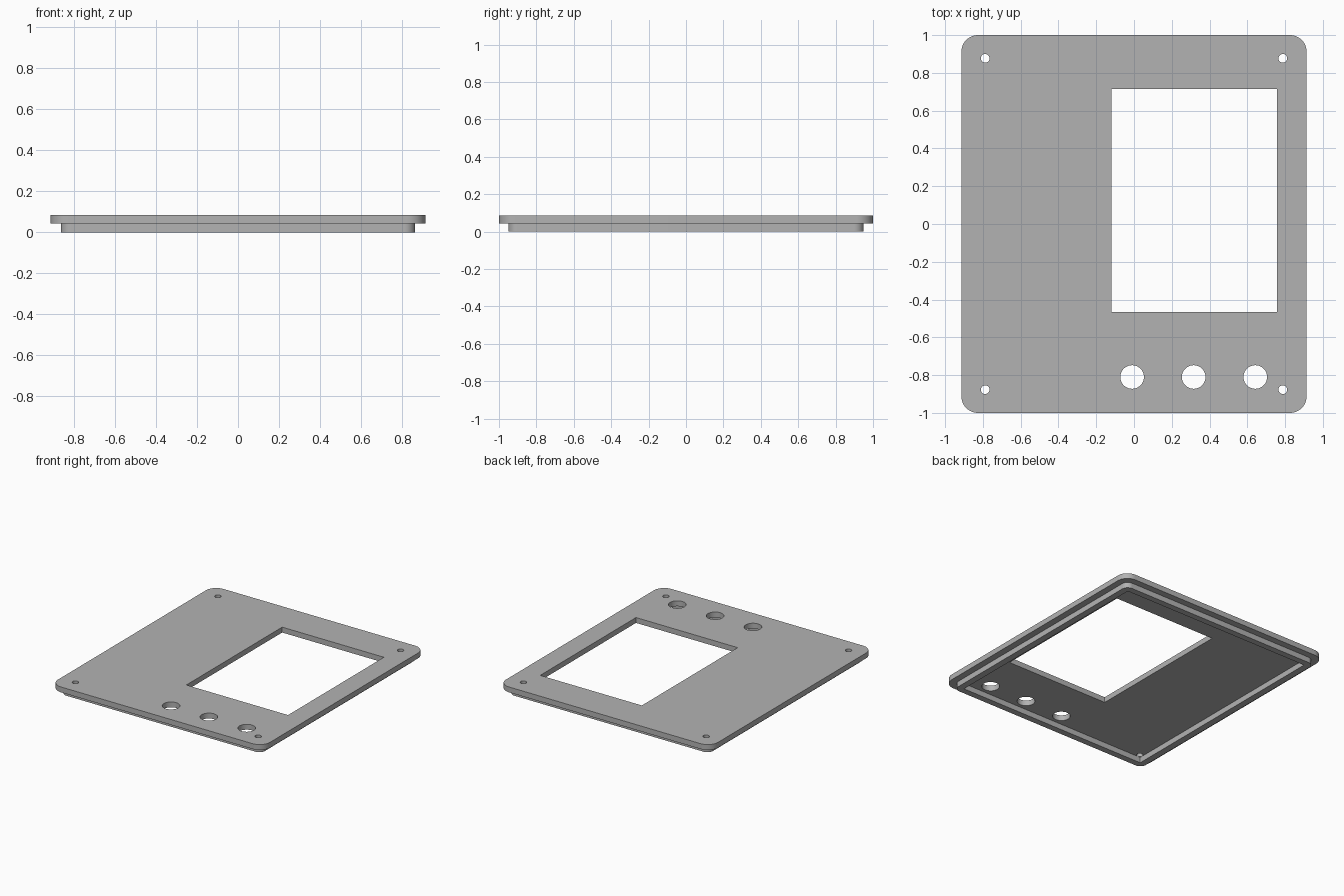
import bpy
from math import sin, cos, pi

if "Cube" in bpy.data.objects:
    bpy.data.objects.remove(bpy.data.objects["Cube"], do_unlink=True)

grey = bpy.data.materials.new("panel grey")
grey.use_nodes = True
colour = (0.45, 0.45, 0.45, 1)
grey.diffuse_color = colour
grey.node_tree.nodes["Principled BSDF"].inputs["Base Color"].default_value = colour


def circle(x, y, r, steps=48):
    return [(x + r * cos(2 * pi * i / steps), y + r * sin(2 * pi * i / steps))
            for i in range(steps)]


def rectangle(x0, x1, y0, y1):
    return [(x0, y0), (x1, y0), (x1, y1), (x0, y1)]


def rounded(hx, hy, r, steps=12):
    """Centred rectangle with rounded corners."""
    points = []
    for q, (sx, sy) in enumerate([(1, 1), (-1, 1), (-1, -1), (1, -1)]):
        for i in range(steps + 1):
            a = (q + i / steps) * pi / 2
            points.append((sx * (hx - r) + r * cos(a), sy * (hy - r) + r * sin(a)))
    return points


def slab(name, loops, z0, z1):
    """Extrude an outline (first loop) with holes (other loops)."""
    curve = bpy.data.curves.new(name, "CURVE")
    curve.dimensions = "2D"
    curve.fill_mode = "BOTH"
    curve.extrude = (z1 - z0) / 2
    for loop in loops:
        spline = curve.splines.new("POLY")
        spline.points.add(len(loop) - 1)
        for point, (x, y) in zip(spline.points, loop):
            point.co = (x, y, 0, 1)
        spline.use_cyclic_u = True
    obj = bpy.data.objects.new(name, curve)
    obj.location.z = (z0 + z1) / 2
    bpy.context.collection.objects.link(obj)
    bpy.ops.object.select_all(action="DESELECT")
    obj.select_set(True)
    bpy.context.view_layer.objects.active = obj
    bpy.ops.object.convert(target="MESH")
    obj = bpy.context.object
    # Join the caps to the walls
    bpy.ops.object.mode_set(mode="EDIT")
    bpy.ops.mesh.select_all(action="SELECT")
    bpy.ops.mesh.remove_doubles(threshold=0.0001)
    bpy.ops.mesh.normals_make_consistent(inside=False)
    bpy.ops.object.mode_set(mode="OBJECT")
    bpy.ops.object.shade_smooth_by_angle()
    obj.data.materials.clear()
    obj.data.materials.append(grey)
    return obj


# Openings: display window, three control holes, four screw holes
window = rectangle(-0.12, 0.757, -0.465, 0.715)
controls = [circle(x, -0.81, 0.0625) for x in (-0.01, 0.316, 0.642)]
screws = [circle(sx * 0.788, sy * 0.877, 0.023) for sx in (-1, 1) for sy in (-1, 1)]

# Cover plate and the locating lip beneath it
slab("cover_plate", [rounded(0.914, 1.0, 0.088), window] + controls + screws, 0.043, 0.085)
slab("locating_lip", [rounded(0.863, 0.949, 0.05), rectangle(-0.812, 0.812, -0.9, 0.9)], 0, 0.043)
